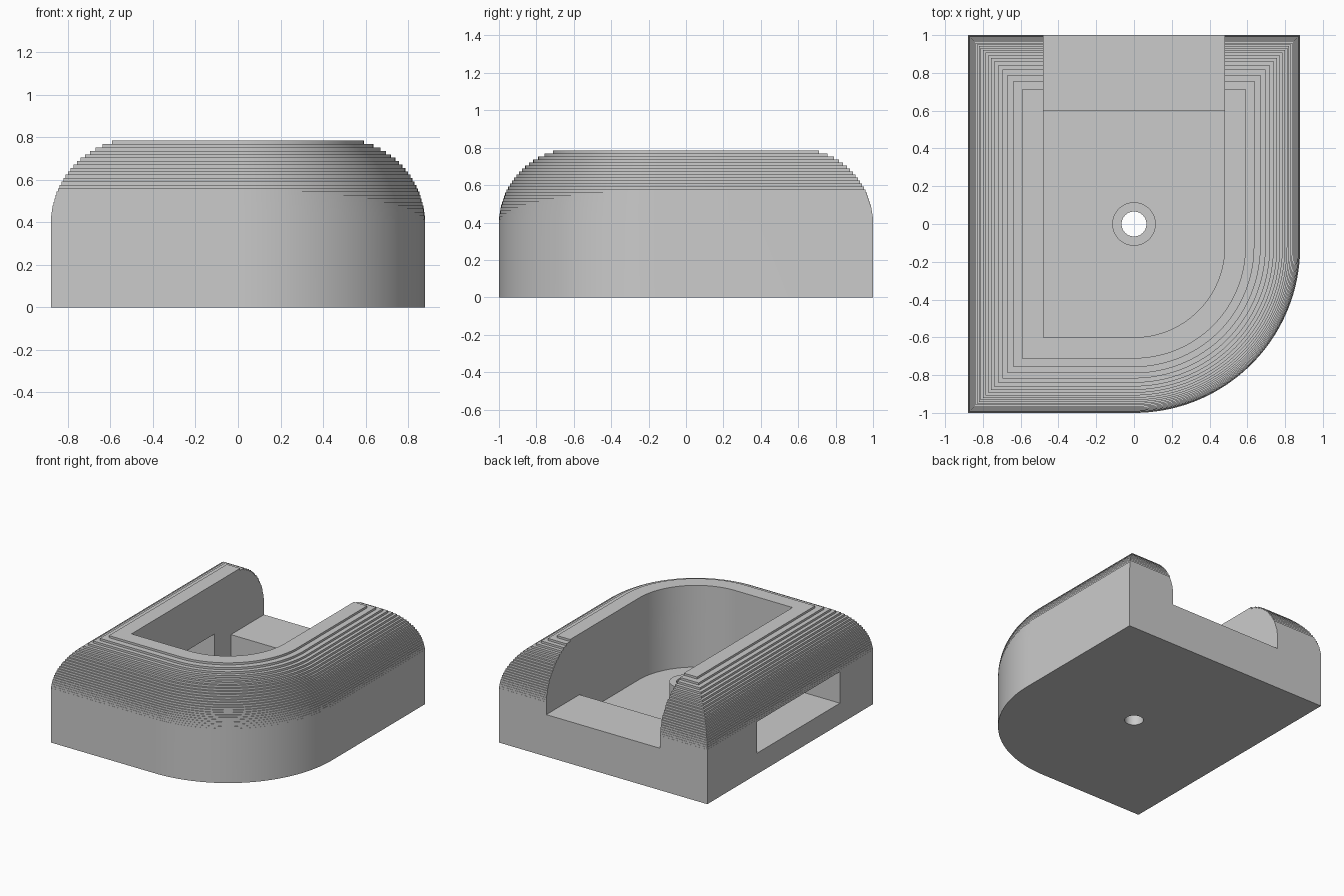
import bpy, bmesh, math

if "Cube" in bpy.data.objects:
    bpy.data.objects.remove(bpy.data.objects["Cube"])

WALL, FLOOR, LEDGE, SHOULDER = 0.40, 0.16, 0.32, 0.40
STEPS, STEP_H = 25, 0.016
ARC = 48

grey = bpy.data.materials.new("plain_grey")
grey.diffuse_color = (0.6, 0.6, 0.6, 1)
grey.use_nodes = True
grey.node_tree.nodes["Principled BSDF"].inputs["Base Color"].default_value = grey.diffuse_color


def outline(o, back=0.6):
    """Rectangle with one large rounded corner, grown outwards by o."""
    r = 0.48 + o
    pts = [(-r, back + o), (-r, -0.6 - o)]
    for i in range(ARC + 1):
        a = -math.pi / 2 + i / ARC * math.pi / 2
        pts.append((r * math.cos(a), -0.12 + r * math.sin(a)))
    return pts + [(r, back + o)]


def loft(name, levels):
    """Solid skinned through (outline, z) rings, from bottom to top."""
    bm = bmesh.new()
    rings = [[bm.verts.new((x, y, z)) for x, y in pts] for pts, z in levels]
    n = len(rings[0])
    for a, b in zip(rings, rings[1:]):
        for i in range(n):
            j = (i + 1) % n
            bm.faces.new((a[i], a[j], b[j], b[i]))
    bm.faces.new(rings[0][::-1])
    bm.faces.new(rings[-1])
    bmesh.ops.recalc_face_normals(bm, faces=bm.faces)
    me = bpy.data.meshes.new(name)
    bm.to_mesh(me)
    bm.free()
    me.materials.append(grey)
    ob = bpy.data.objects.new(name, me)
    bpy.context.collection.objects.link(ob)
    return ob


def prism(name, pts, z0, z1):
    return loft(name, [(pts, z0), (pts, z1)])


def circle(r, n=48):
    return [(r * math.cos(2 * math.pi * i / n), r * math.sin(2 * math.pi * i / n)) for i in range(n)]


def cut(ob, cutters):
    for c in cutters:
        m = ob.modifiers.new("cut", 'BOOLEAN')
        m.operation, m.solver, m.object = 'DIFFERENCE', 'EXACT', c
    bpy.context.view_layer.update()
    me = bpy.data.meshes.new_from_object(ob.evaluated_get(bpy.context.evaluated_depsgraph_get()))
    ob.modifiers.clear()
    ob.data = me


# Body: straight sides, then thin layers stepping inwards along a quarter circle
levels = [(outline(WALL), 0), (outline(WALL), SHOULDER)]
for i in range(1, STEPS):
    ring = outline(WALL * math.sqrt(1 - (i / STEPS) ** 2))
    levels += [(ring, SHOULDER + (i - 1) * STEP_H), (ring, SHOULDER + i * STEP_H)]
body = loft("body", levels[:1] + levels[2:])

# Boss around the screw hole
boss = prism("screw_boss", circle(0.115), FLOOR - 0.01, LEDGE)

# Cutters: open back channel, deep pocket, side window, screw hole
channel = prism("channel_cutter", outline(0, 1.2), LEDGE, 1.0)
pocket = prism("pocket_cutter", outline(0), FLOOR, 0.6)
window = prism("window_cutter", [(-1, -0.6), (-0.3, -0.6), (-0.3, 0.4), (-1, 0.4)], FLOOR, 0.40)
hole = prism("hole_cutter", circle(0.066), -0.2, 0.9)
cut(body, [channel, pocket, window, hole])
cut(boss, [hole])
for c in (channel, pocket, window, hole):
    bpy.data.objects.remove(c)

# Smooth the curved walls, keep the steps sharp
for ob in (body, boss):
    bpy.ops.object.select_all(action='DESELECT')
    ob.select_set(True)
    bpy.context.view_layer.objects.active = ob
    bpy.ops.object.shade_smooth_by_angle(angle=math.radians(30))
